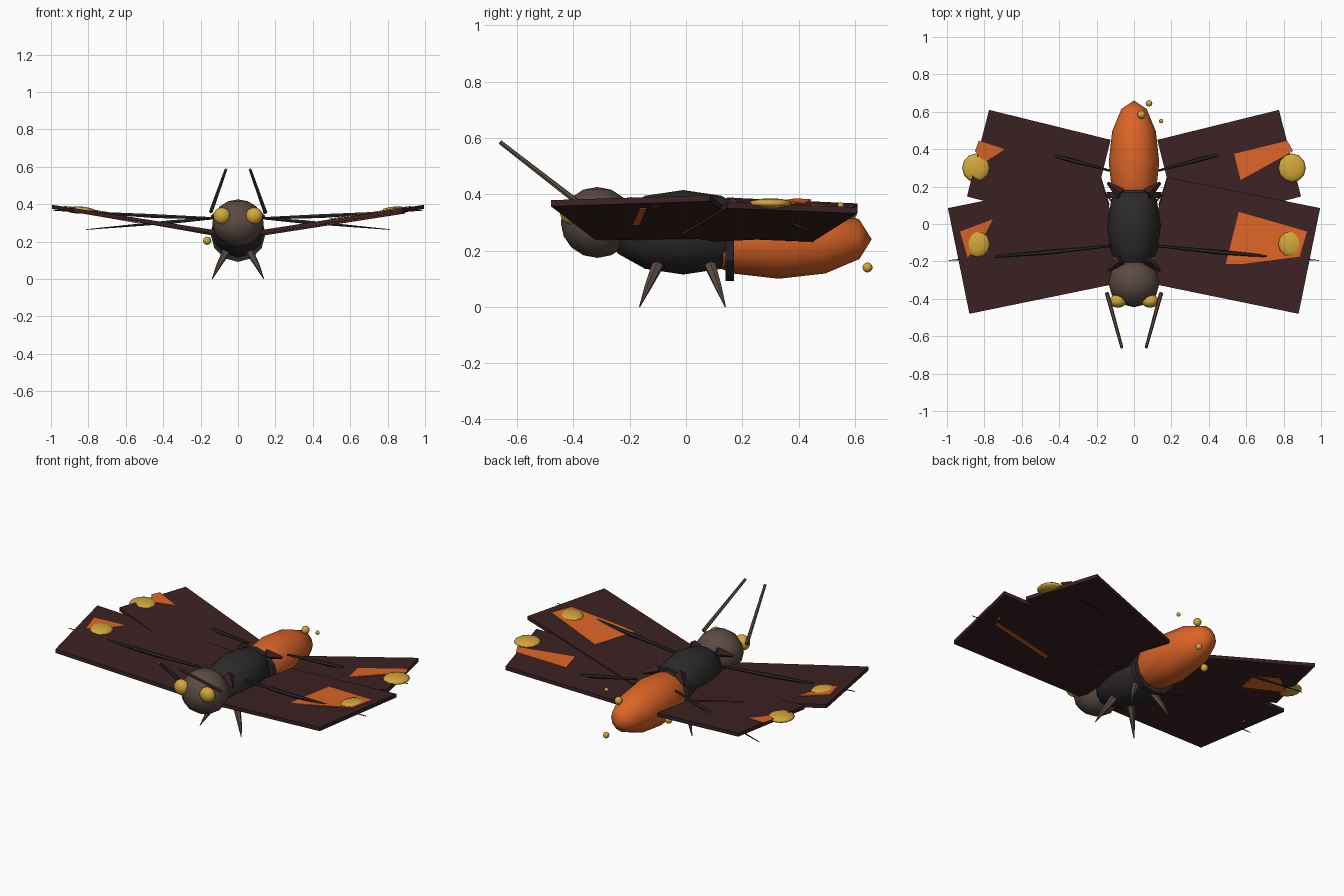
import bpy
import bmesh
from math import radians
from mathutils import Vector, Matrix

cube = bpy.data.objects.get("Cube")
if cube:
    bpy.data.objects.remove(cube)


def material(name, rgb):
    m = bpy.data.materials.new(name)
    m.use_nodes = True
    m.diffuse_color = (*rgb, 1)
    m.node_tree.nodes["Principled BSDF"].inputs["Base Color"].default_value = (*rgb, 1)
    return m


maroon = material("dark maroon", (0.045, 0.016, 0.017))
orange = material("orange", (0.72, 0.13, 0.02))
gold = material("gold", (0.65, 0.39, 0.045))
charcoal = material("charcoal", (0.026, 0.023, 0.025))
brown = material("brown", (0.105, 0.07, 0.055))


def finish(name, bm, mat, smooth=False):
    bmesh.ops.recalc_face_normals(bm, faces=bm.faces)
    mesh = bpy.data.meshes.new(name)
    bm.to_mesh(mesh)
    bm.free()
    mesh.materials.append(mat)
    for p in mesh.polygons:
        p.use_smooth = smooth
    ob = bpy.data.objects.new(name, mesh)
    bpy.context.collection.objects.link(ob)
    return ob


def ellipsoid(name, centre, size, mat, segs=12, rings=6, along_y=False, tilt=0, smooth=True):
    bm = bmesh.new()
    bmesh.ops.create_uvsphere(bm, u_segments=segs, v_segments=rings, radius=1)
    if along_y:
        bmesh.ops.rotate(bm, verts=bm.verts, matrix=Matrix.Rotation(radians(90), 3, 'X'))
    bmesh.ops.scale(bm, verts=bm.verts, vec=size)
    bmesh.ops.rotate(bm, verts=bm.verts, matrix=Matrix.Rotation(tilt, 3, 'Y'))
    bmesh.ops.translate(bm, verts=bm.verts, vec=centre)
    return finish(name, bm, mat, smooth)


def tube(name, points, radii, mat, sides=6):
    """Tapered tube through a few points."""
    bm = bmesh.new()
    pts = [Vector(p) for p in points]
    loops = []
    for i, p in enumerate(pts):
        d = pts[min(i + 1, len(pts) - 1)] - pts[max(i - 1, 0)]
        turn = d.to_track_quat('Z', 'Y')
        ring = [turn @ (Matrix.Rotation(radians(360 * k / sides), 3, 'Z') @ Vector((radii[i], 0, 0)))
                for k in range(sides)]
        loops.append([bm.verts.new(p + r) for r in ring])
    for a, b in zip(loops, loops[1:]):
        for k in range(sides):
            j = (k + 1) % sides
            bm.faces.new((a[k], a[j], b[j], b[k]))
    bm.faces.new(loops[0])
    bm.faces.new(loops[-1])
    return finish(name, bm, mat)


def slab(name, outline, height, low, high, mat, side=1):
    """Prism over an outline, following a sloping height rule."""
    bm = bmesh.new()
    bottom, top = [[bm.verts.new((side * x, y, height(x) + dz)) for x, y in outline]
                   for dz in (low, high)]
    bm.faces.new(bottom)
    bm.faces.new(top)
    for i in range(len(outline)):
        j = (i + 1) % len(outline)
        bm.faces.new((bottom[i], bottom[j], top[j], top[i]))
    return finish(name, bm, mat)


def fore_height(x):
    return 0.252 + 0.155 * (x - 0.13)


def hind_height(x):
    return 0.243 + 0.155 * (x - 0.13)


def steep_hind_height(x):
    return 0.243 + 0.176 * (x - 0.13)


# Body
ellipsoid("thorax", (0, -0.01, 0.265), (0.142, 0.27, 0.15), charcoal, along_y=True)
ellipsoid("abdomen", (0, 0.33, 0.24), (0.135, 0.33, 0.14), orange, along_y=True)
ellipsoid("head", (0, -0.315, 0.3), (0.137, 0.13, 0.126), brown, rings=8)

# Waist band
bm = bmesh.new()
bmesh.ops.create_cone(bm, cap_ends=True, segments=12, radius1=0.146, radius2=0.146, depth=0.03)
bmesh.ops.rotate(bm, verts=bm.verts, matrix=Matrix.Rotation(radians(90), 3, 'X'))
bmesh.ops.translate(bm, verts=bm.verts, vec=(0, 0.155, 0.238))
finish("waist_band", bm, charcoal)

fore_outline = [(0.1, -0.32), (0.88, -0.48), (0.995, 0.085), (0.18, 0.25), (0.12, 0.05)]
hind_outline = [(0.125, 0.45), (0.775, 0.61), (0.893, 0.147), (0.25, -0.02), (0.13, 0.1), (0.175, 0.25)]

for side, word in ((1, "left"), (-1, "right")):
    hind = hind_height if side > 0 else steep_hind_height

    # Wings
    slab(word + "_forewing", fore_outline, fore_height, -0.011, 0.011, maroon, side)
    slab(word + "_hindwing", hind_outline, hind, -0.011, 0.011, maroon, side)

    # Wing spots
    ellipsoid(word + "_forewing_spot", (side * 0.84, -0.107, 0.37), (0.07, 0.073, 0.018),
              gold, tilt=-side * 0.05)
    ellipsoid(word + "_hindwing_spot", (side * 0.845, 0.3, 0.368), (0.074, 0.077, 0.018), gold)

    # Wing veins
    tube(word + "_forewing_vein", [(side * 0.13, -0.117, 0.325), (side * 0.45, -0.15, 0.337),
                                   (side * 0.99, -0.195, 0.368)], (0.007, 0.012, 0.002), charcoal)
    tube(word + "_hindwing_vein", [(side * 0.13, 0.285, 0.325), (side * 0.35, 0.345, 0.306),
                                   (side * 0.81, 0.46, 0.265)], (0.006, 0.011, 0.002), charcoal)

    # Eyes and antennae
    ellipsoid(word + "_eye", (side * 0.086, -0.412, 0.338), (0.047, 0.036, 0.045), gold, rings=8)
    tube(word + "_antenna", [(side * 0.145, -0.37, 0.36), (side * 0.065, -0.66, 0.585)],
         (0.011, 0.008), brown)

    # Legs
    for pair, y, foot in (("front", -0.1, -0.165), ("rear", 0.085, 0.14)):
        mid = y + (foot - y) * 0.55
        tube(word + "_" + pair + "_leg", [(side * 0.06, y, 0.15), (side * 0.105, mid, 0.07),
                                          (side * 0.138, foot, 0.0)], (0.022, 0.013, 0.002), brown)

    # Fur tufts at the neck and waist
    for place, y, tip in (("neck", -0.19, -0.25), ("waist", 0.16, 0.22)):
        tube(word + "_" + place + "_tuft", [(side * 0.07, y, 0.36), (side * 0.14, tip, 0.335)],
             (0.032, 0.008), maroon, 4)

# Orange wing patches
patches = [
    ("left_forewing_patch", 1, fore_height, 0.012,
     [(0.56, 0.065), (0.925, -0.04), (0.885, -0.175), (0.57, -0.215), (0.49, -0.215)]),
    ("left_hindwing_patch", 1, hind_height, 0.012,
     [(0.535, 0.375), (0.82, 0.445), (0.85, 0.39), (0.57, 0.235)]),
    ("right_forewing_patch", -1, fore_height, 0.012,
     [(0.755, 0.025), (0.93, -0.04), (0.89, -0.18), (0.82, -0.1)]),
    ("right_hindwing_patch", -1, steep_hind_height, 0.012,
     [(0.69, 0.4), (0.83, 0.445), (0.85, 0.39), (0.8, 0.33)]),
    ("left_forewing_under_patch", 1, fore_height, -0.016,
     [(0.47, -0.19), (0.85, -0.165), (0.85, -0.14), (0.47, -0.165)]),
    ("right_hindwing_under_patch", -1, steep_hind_height, -0.016,
     [(0.535, 0.375), (0.7, 0.41), (0.85, 0.28), (0.57, 0.235)]),
]
for name, side, height, offset, outline in patches:
    slab(name, outline, height, offset, offset + 0.004, orange, side)

# Drifting gold beads
for i, (x, y, z, r) in enumerate([(0.04, 0.585, 0.335, 0.023), (0.08, 0.645, 0.14, 0.018),
                                  (0.145, 0.55, 0.36, 0.012), (-0.165, 0.4, 0.205, 0.022)]):
    ellipsoid("bead_%d" % (i + 1), (x, y, z), (r, r, r), gold, segs=8, rings=6)
